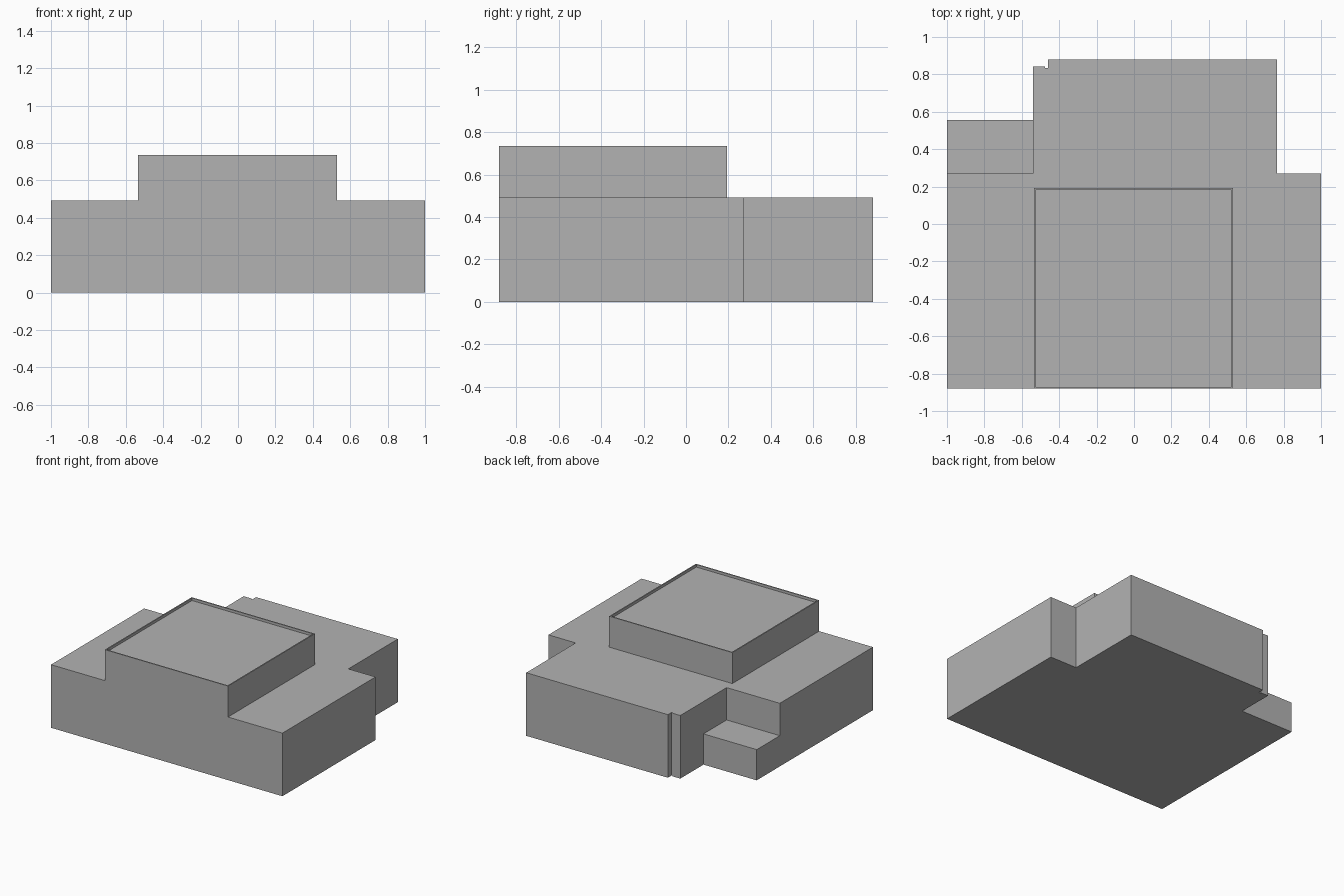
import bpy
import bmesh

if "Cube" in bpy.data.objects:
    bpy.data.objects.remove(bpy.data.objects["Cube"])

grey = bpy.data.materials.new("plain grey")
grey.diffuse_color = (0.45, 0.45, 0.45, 1)
grey.use_nodes = True
grey.node_tree.nodes["Principled BSDF"].inputs["Base Color"].default_value = grey.diffuse_color


def extrude_footprint(name, points, z0, z1, rim=0, sink=0):
    """Flat-sided block from a plan outline, with an optional sunken roof."""
    bm = bmesh.new()
    base = bm.faces.new([bm.verts.new((x, y, z0)) for x, y in points])
    grown = bmesh.ops.extrude_face_region(bm, geom=[base], use_keep_orig=True)["geom"]
    for v in grown:
        if isinstance(v, bmesh.types.BMVert):
            v.co.z = z1
    bmesh.ops.recalc_face_normals(bm, faces=bm.faces)
    if rim:
        top = max(bm.faces, key=lambda f: f.calc_center_median().z)
        bmesh.ops.inset_region(bm, faces=[top], thickness=rim)
        # Vertical inner wall of the parapet
        walls = bmesh.ops.extrude_face_region(bm, geom=[top])["geom"]
        for v in walls:
            if isinstance(v, bmesh.types.BMVert):
                v.co.z -= sink
        bmesh.ops.delete(bm, geom=[top] if top.is_valid else [], context="FACES_ONLY")
        bmesh.ops.recalc_face_normals(bm, faces=bm.faces)
    mesh = bpy.data.meshes.new(name)
    bm.to_mesh(mesh)
    bm.free()
    mesh.materials.append(grey)
    obj = bpy.data.objects.new(name, mesh)
    bpy.context.collection.objects.link(obj)
    return obj


def rect(x0, x1, y0, y1):
    return [(x0, y0), (x1, y0), (x1, y1), (x0, y1)]


# Ground storey: wide front, narrower rear wing with a notched corner
extrude_footprint("ground_storey", [
    (-1, -0.88), (1, -0.88), (1, 0.27), (0.765, 0.27), (0.765, 0.88),
    (-0.46, 0.88), (-0.46, 0.835), (-0.475, 0.835), (-0.475, 0.842),
    (-0.54, 0.842), (-0.54, 0.27), (-1, 0.27)], 0, 0.493)

# Upper storey with a thin parapet around its roof
extrude_footprint("upper_storey", rect(-0.535, 0.53, -0.88, 0.192),
                  0.493, 0.735, rim=0.013, sink=0.02)

# Low annex behind the left side
extrude_footprint("low_annex", rect(-1, -0.54, 0.27, 0.555), 0, 0.24)
